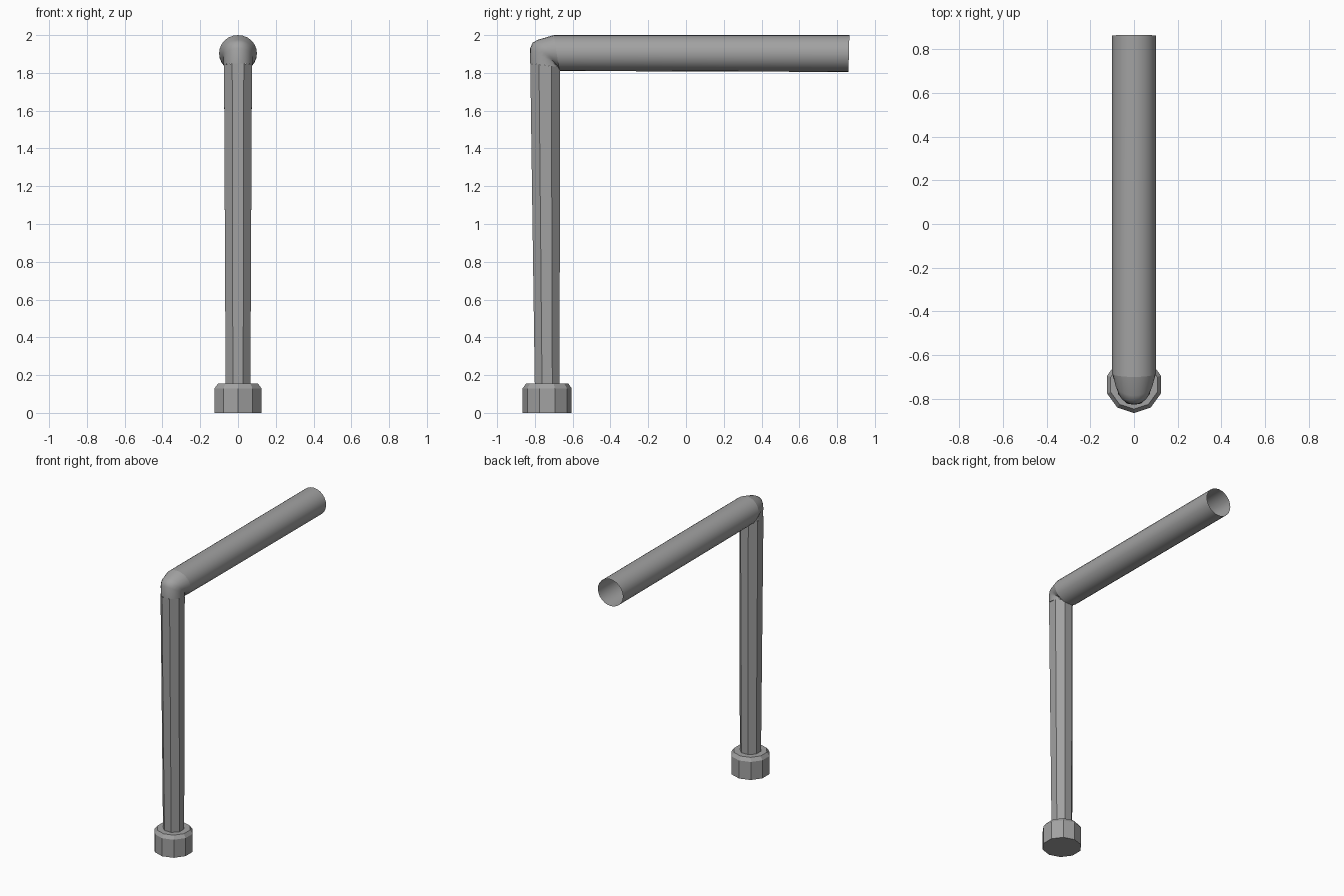
import bpy, bmesh, math
from mathutils import Vector

cube = bpy.data.objects.get("Cube")
if cube:
    bpy.data.objects.remove(cube)

grey = bpy.data.materials.new("mid grey")
grey.use_nodes = True
colour = (0.36, 0.36, 0.36, 1)
grey.diffuse_color = colour
grey.node_tree.nodes["Principled BSDF"].inputs["Base Color"].default_value = colour


def loft(name, sections, sides, phase=0.0, caps=(), smooth=None):
    """Skin rings; each is (inner y, inner z, outer y, outer z, half width)."""
    bm = bmesh.new()
    rings = []
    for iy, iz, oy, oz, w in sections:
        inner, outer = Vector((0, iy, iz)), Vector((0, oy, oz))
        mid, arm = (inner + outer) / 2, (outer - inner) / 2
        ring = []
        for k in range(sides):
            a = 2 * math.pi * (k + phase) / sides
            ring.append(bm.verts.new(mid + arm * math.cos(a) + Vector((w * math.sin(a), 0, 0))))
        rings.append(ring)
    for low, high in zip(rings, rings[1:]):
        for k in range(sides):
            j = (k + 1) % sides
            bm.faces.new((low[k], low[j], high[j], high[k]))
    for i in caps:
        bm.faces.new(rings[i])
    bmesh.ops.recalc_face_normals(bm, faces=bm.faces)
    mesh = bpy.data.meshes.new(name)
    bm.to_mesh(mesh)
    bm.free()
    mesh.materials.append(grey)
    obj = bpy.data.objects.new(name, mesh)
    bpy.context.collection.objects.link(obj)
    if smooth:
        bpy.ops.object.select_all(action="DESELECT")
        obj.select_set(True)
        bpy.context.view_layer.objects.active = obj
        bpy.ops.object.shade_smooth_by_angle(angle=math.radians(smooth))
    return obj


def level(y, z, r):
    """Horizontal round section."""
    return (y + r, z, y - r, z, r)


# Ten-sided foot with a bevelled rim
AXIS = -0.735
loft("foot", [level(AXIS, 0, 0.13), level(AXIS, 0.13, 0.13), level(AXIS, 0.155, 0.112)],
     10, caps=(0, -1))

# Slightly tapering eight-sided post
loft("post", [level(AXIS, 0.15, 0.071), (-0.66, 1.83, -0.831, 1.85, 0.08)], 8, phase=0.5)

# Elbow fanning from the post into the arm
loft("elbow", [
    (-0.66, 1.83, -0.827, 1.85, 0.077),
    (-0.67, 1.83, -0.825, 1.93, 0.077),
    (-0.67, 1.83, -0.812, 1.96, 0.08),
    (-0.67, 1.825, -0.785, 1.975, 0.087),
    (-0.67, 1.81, -0.70, 2.0, 0.1),
], 24, smooth=40)

# Open-ended horizontal pipe
loft("arm", [(-0.67, 1.81, -0.70, 2.0, 0.1), (0.86, 1.805, 0.865, 2.0, 0.1)], 24, smooth=40)
